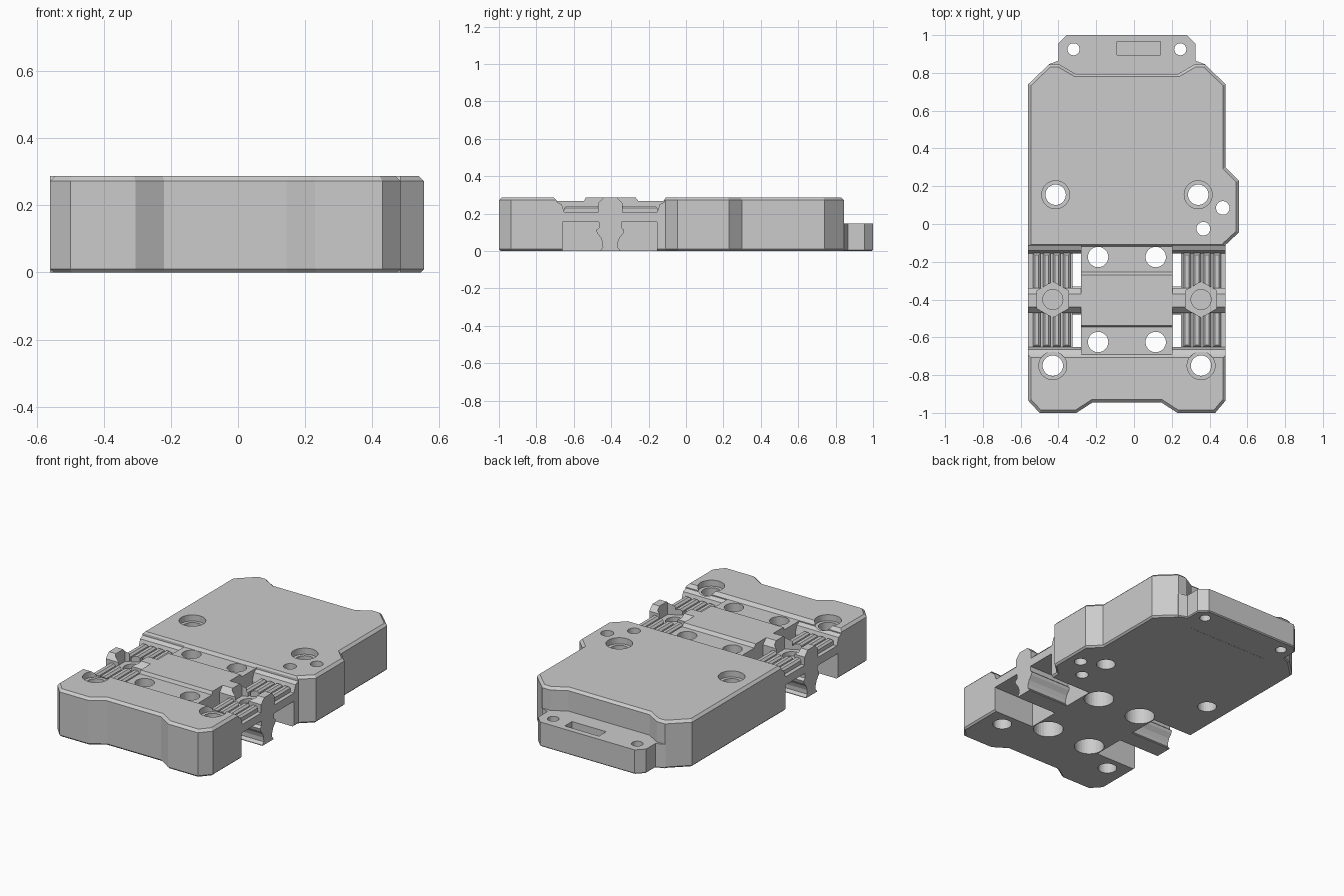
import bpy, bmesh, math

if "Cube" in bpy.data.objects:
    bpy.data.objects.remove(bpy.data.objects["Cube"], do_unlink=True)

grey = bpy.data.materials.new("plain grey")
grey.use_nodes = True
grey.diffuse_color = (0.6, 0.6, 0.6, 1)
grey.node_tree.nodes["Principled BSDF"].inputs["Base Color"].default_value = (0.6, 0.6, 0.6, 1)

H = 0.287        # body height
MID = -0.0375    # symmetry line of the body


def flip(x):
    return 2 * MID - x


def prism(name, pts, lo, hi, axis="z", bevel_top=0, bevel_bottom=0):
    """Extrude a 2D outline along an axis, optionally chamfering its rims."""
    place = {"z": lambda a, b, h: (a, b, h), "x": lambda a, b, h: (h, a, b)}[axis]
    bm = bmesh.new()
    rings = [[bm.verts.new(place(a, b, h)) for a, b in pts] for h in (lo, hi)]
    caps = [bm.faces.new(r) for r in rings]
    n = len(pts)
    for i in range(n):
        j = (i + 1) % n
        bm.faces.new((rings[0][i], rings[0][j], rings[1][j], rings[1][i]))
    bmesh.ops.recalc_face_normals(bm, faces=bm.faces)
    rims = [(list(c.edges), w) for c, w in zip(caps, (bevel_bottom, bevel_top)) if w]
    for edges, width in rims:
        bmesh.ops.bevel(bm, geom=edges, offset=width, segments=1, affect="EDGES")
    mesh = bpy.data.meshes.new(name)
    bm.to_mesh(mesh)
    bm.free()
    mesh.materials.append(grey)
    ob = bpy.data.objects.new(name, mesh)
    bpy.context.collection.objects.link(ob)
    return ob


def box(name, x0, x1, y0, y1, z0, z1):
    return prism(name, [(x0, y0), (x1, y0), (x1, y1), (x0, y1)], z0, z1)


def disc(x, y, r, z0=-0.1, z1=0.5, n=32, turn=0):
    ring = [(x + r * math.cos(turn + math.tau * i / n),
             y + r * math.sin(turn + math.tau * i / n)) for i in range(n)]
    return prism("cutter", ring, z0, z1)


def cut(ob, cutter):
    cutter.hide_render = True
    mod = ob.modifiers.new("cut", "BOOLEAN")
    mod.operation, mod.solver, mod.object = "DIFFERENCE", "EXACT", cutter
    bpy.context.view_layer.objects.active = ob
    bpy.ops.object.modifier_apply(modifier=mod.name)
    bpy.data.objects.remove(cutter, do_unlink=True)


def sided(x0, x1, mirrored):
    return (flip(x1), flip(x0)) if mirrored else (x0, x1)


# Main body with scalloped front, recessed back and side lug
body = prism("main_body", [
    (-0.56, -0.935), (-0.5, -1), (-0.305, -1), (-0.22, -0.945), (0.145, -0.945),
    (0.23, -1), (0.43, -1), (0.485, -0.935), (0.485, -0.11), (0.555, -0.045),
    (0.555, 0.23), (0.485, 0.3), (0.485, 0.74), (0.375, 0.845), (0.32, 0.845),
    (0.235, 0.795), (-0.31, 0.795), (-0.395, 0.845), (-0.45, 0.845), (-0.56, 0.74),
], 0, H, bevel_top=0.015, bevel_bottom=0.01)

# Sunken strips in front of and behind the raised middle panel
cut(body, prism("cutter", [(-0.72, 0.3), (-0.69, 0.268), (-0.545, 0.268), (-0.53, 0.3)],
                -0.7, 0.7, "x"))
cut(body, prism("cutter", [(-0.28, 0.3), (-0.255, 0.268), (-0.12, 0.268), (-0.1, 0.3)],
                -0.7, 0.7, "x"))

# Side channels, underside pockets and through slots
for m in (False, True):
    x0, x1 = sided(-0.7, -0.28, m)
    cut(body, prism("cutter", [(-0.69, 0.35), (-0.69, 0.262), (-0.665, 0.25), (-0.65, 0.205),
                               (-0.155, 0.205), (-0.14, 0.25), (-0.115, 0.262),
                               (-0.115, 0.35)], x0, x1, "x"))
    cut(body, box("cutter", x0, x1, -0.66, -0.155, -0.1, 0.155))
    s0, s1 = sided(-0.325, -0.28, m)
    cut(body, box("cutter", s0, s1, -0.65, -0.155, 0.1, 0.4))

# Countersunk screw holes
for x, y in ((-0.415, 0.155), (flip(-0.415), 0.155), (-0.43, -0.75), (flip(-0.43), -0.75)):
    cut(body, disc(x, y, 0.054))
    cut(body, disc(x, y, 0.074, 0.25))

# Panel holes, wide underneath
for x in (-0.19, flip(-0.19)):
    for y in (-0.175, -0.625):
        cut(body, disc(x, y, 0.054))
        cut(body, disc(x, y, 0.085, -0.1, 0.14))

# Lug holes
for x, y in ((0.47, 0.085), (0.367, -0.025)):
    cut(body, disc(x, y, 0.036))

# Back mounting tab with two holes and a slotted pocket
half = [(0.415, 0.78), (0.415, 0.845), (0.363, 0.865), (0.363, 0.955), (0.318, 1)]
outline = [(MID + x, y) for x, y in half] + [(MID - x, y) for x, y in reversed(half)]
tab = prism("mounting_tab", outline, 0, 0.148, bevel_bottom=0.006)
for x in (-0.32, flip(-0.32)):
    cut(tab, disc(x, 0.925, 0.032))
cut(tab, box("cutter", -0.09, 0.14, 0.895, 0.965, 0.09, 0.3))

# Parts in each side channel
clip_half = [(0.06, 0.158), (0.06, 0.125), (0.075, 0.112), (0.07, 0.095), (0.05, 0.07),
             (0.041, 0.045), (0.04, 0.02), (0.053, 0.004), (0.053, 0)]
clip = [(-0.405 + y, z) for y, z in clip_half]
clip += [(-0.405 - y, z) for y, z in reversed(clip_half)]

for m, side in ((False, "right"), (True, "left")):
    # Grip ribs running along the channel
    for i in range(4):
        c = -0.515 + i * 0.053
        c = flip(c) if m else c
        rib = prism(side + "_grip_rib", [(c - 0.021, -0.652), (c + 0.021, -0.652),
                                         (c + 0.021, -0.153), (c - 0.021, -0.153)],
                    0.2, 0.24, bevel_top=0.011)
        cut(rib, disc(flip(-0.43) if m else -0.43, -0.4, 0.095, 0.19, n=6, turn=math.pi / 6))

    # Cross arm with a hexagonal nut seat and a screw hole
    x0, x1 = sided(-0.56, -0.275, m)
    arm = prism(side + "_cross_arm", [(-0.47, 0.16), (-0.47, 0.255), (-0.44, H), (-0.37, H),
                                      (-0.34, 0.255), (-0.34, 0.16)], x0, x1, "x")
    nut_x = flip(-0.43) if m else -0.43
    cut(arm, disc(nut_x, -0.4, 0.095, 0.206, n=6, turn=math.pi / 6))
    cut(arm, disc(nut_x, -0.4, 0.053, 0.18))
    cut(body, disc(nut_x, -0.4, 0.053, 0.18))

    # Waisted clip hanging in the pocket below
    prism(side + "_waisted_clip", clip, x0, x1, "x")
